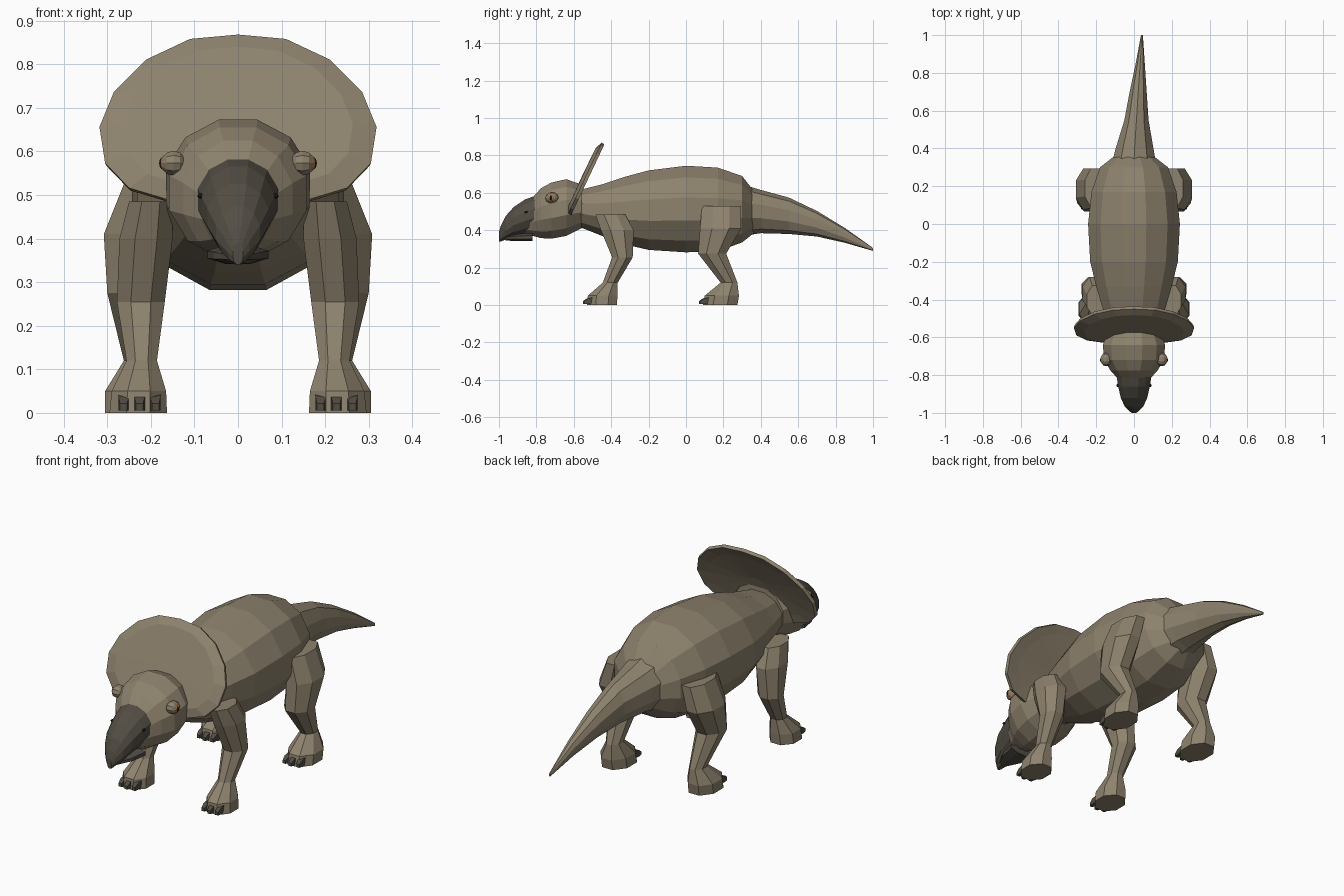
import bpy, bmesh, math
from mathutils import Vector

if "Cube" in bpy.data.objects:
    bpy.data.objects.remove(bpy.data.objects["Cube"])


def mat(name, r, g, b):
    m = bpy.data.materials.new(name)
    m.diffuse_color = (r, g, b, 1)
    m.use_nodes = True
    m.node_tree.nodes["Principled BSDF"].inputs["Base Color"].default_value = m.diffuse_color
    return m


HIDE = mat("hide", 0.27, 0.225, 0.155)
HORN = mat("horn", 0.085, 0.075, 0.058)
IRIS = mat("iris", 0.36, 0.17, 0.06)
BLACK = mat("black", 0.012, 0.011, 0.01)


def skin(name, rings, material):
    """Flat-shaded closed surface through a list of equal-length point rings."""
    bm = bmesh.new()
    vs = [[bm.verts.new(p) for p in r] for r in rings]
    n = len(rings[0])
    for a, b in zip(vs, vs[1:]):
        for i in range(n):
            j = (i + 1) % n
            bm.faces.new((a[i], a[j], b[j], b[i]))
    bm.faces.new(vs[0])
    bm.faces.new(vs[-1])
    bmesh.ops.recalc_face_normals(bm, faces=bm.faces)
    me = bpy.data.meshes.new(name)
    bm.to_mesh(me)
    bm.free()
    me.materials.append(material)
    ob = bpy.data.objects.new(name, me)
    bpy.context.collection.objects.link(ob)
    return ob


def circle(n):
    return [(math.cos(2 * math.pi * (i + .5) / n), math.sin(2 * math.pi * (i + .5) / n))
            for i in range(n)]


def loft_y(name, rows, n, material):
    """rows: y, top z, bottom z, half width, centre x"""
    k = 1 / math.cos(math.pi / n)
    skin(name, [[(cx + w * k * c, y, (t + b) / 2 + (t - b) / 2 * k * s) for c, s in circle(n)]
                for y, t, b, w, cx in rows], material)


def loft_z(name, rows, n, side, material):
    """rows: z, inner x, outer x, front y, back y"""
    k = 1 / math.cos(math.pi / n)
    skin(name, [[(side * ((a + b) / 2 + (b - a) / 2 * k * c), (f + r) / 2 + (r - f) / 2 * k * s, z)
                 for c, s in circle(n)] for z, a, b, f, r in rows], material)


def ball(name, loc, scale, material, seg=10):
    bpy.ops.mesh.primitive_uv_sphere_add(segments=seg, ring_count=6, radius=1, location=loc,
                                         rotation=(0, math.pi / 2, 0))
    ob = bpy.context.object
    ob.name = name
    ob.scale = (scale[2], scale[1], scale[0])
    ob.data.materials.append(material)


# Torso and tail
loft_y("torso", [
    (-.60, .61, .42, .12, 0), (-.55, .62, .41, .135, 0), (-.45, .645, .37, .165, 0),
    (-.33, .685, .325, .20, 0), (-.20, .72, .295, .232, 0), (0, .745, .282, .243, 0),
    (.17, .735, .288, .225, 0), (.30, .69, .335, .18, 0), (.37, .60, .39, .09, 0)], 12, HIDE)
loft_y("tail", [
    (.33, .63, .38, .115, 0), (.40, .61, .39, .10, .003), (.55, .57, .385, .064, .013),
    (.70, .50, .37, .045, .022), (.85, .41, .335, .024, .033), (1.0, .305, .29, .005, .042)],
    10, HIDE)

# Head, beak and lower jaw
loft_y("head", [
    (-.56, .645, .41, .135, 0), (-.64, .673, .37, .165, 0), (-.72, .655, .355, .158, 0),
    (-.775, .625, .358, .125, 0), (-.82, .575, .37, .085, 0), (-.88, .53, .39, .06, 0)], 12, HIDE)
loft_y("upper_beak", [
    (-.795, .588, .40, .094, 0), (-.86, .565, .385, .084, 0), (-.92, .525, .37, .07, 0),
    (-.965, .475, .35, .05, 0), (-.99, .425, .34, .026, 0), (-1.0, .39, .34, .012, 0)], 12, HORN)
loft_y("lower_jaw", [
    (-.82, .385, .342, .07, 0), (-.90, .38, .342, .055, 0), (-.965, .37, .345, .022, 0)], 8, HORN)

# Frill: leaning dished plate
half = [(.11, .857), (.21, .81), (.285, .735), (.318, .655), (.305, .572), (.25, .515), (.15, .485)]
outline = [(0, .867)] + half + [(0, .475)] + [(-x, z) for x, z in reversed(half)]
normal = Vector((0, -.905, .425))


def frill_ring(scale, lift):
    pts = []
    for x, z in outline:
        h = .66 + (z - .66) * scale
        pts.append(Vector((x * scale, -.63 + (h - .48) * .47, h)) + normal * lift)
    return pts


skin("frill", [frill_ring(.15, .022), frill_ring(.83, .02), frill_ring(1, .003),
               frill_ring(.99, -.014), frill_ring(.8, -.008), frill_ring(.15, .004)], HIDE)

for side, tag in ((1, "left"), (-1, "right")):
    # Legs
    loft_z("front_leg_" + tag, [
        (.485, .15, .25, -.485, -.325), (.40, .15, .272, -.455, -.28), (.255, .168, .278, -.395, -.285),
        (.12, .186, .256, -.445, -.365), (.05, .165, .29, -.525, -.366),
        (0, .163, .295, -.53, -.37)], 8, side, HIDE)
    loft_z("rear_leg_" + tag, [
        (.53, .15, .26, .085, .295), (.41, .17, .308, .075, .295), (.275, .175, .30, .065, .215),
        (.12, .192, .262, .185, .275), (.05, .168, .305, .10, .283),
        (0, .166, .305, .09, .275)], 8, side, HIDE)
    # Claws
    for leg, y, mid in (("front", -.525, .226), ("rear", .095, .234)):
        for i in (-1, 0, 1):
            yy = y + .008 * abs(i)
            loft_y(f"{leg}_claw_{tag}_{i + 2}", [
                (yy + .035, .045, .008, .013, side * (mid + i * .035)),
                (yy - .005, .036, .006, .012, side * (mid + i * .036)),
                (yy - .025, .022, .006, .008, side * (mid + i * .037))], 4, HORN)
    # Eyes and nostrils
    ball("eye_" + tag, (side * .148, -.717, .573), (.029, .036, .03), HIDE)
    ball("iris_" + tag, (side * .162, -.719, .573), (.017, .022, .022), IRIS)
    ball("pupil_" + tag, (side * .171, -.721, .573), (.010, .009, .015), BLACK, 8)
    ball("nostril_" + tag, (side * .086, -.855, .498), (.007, .009, .006), BLACK, 8)
